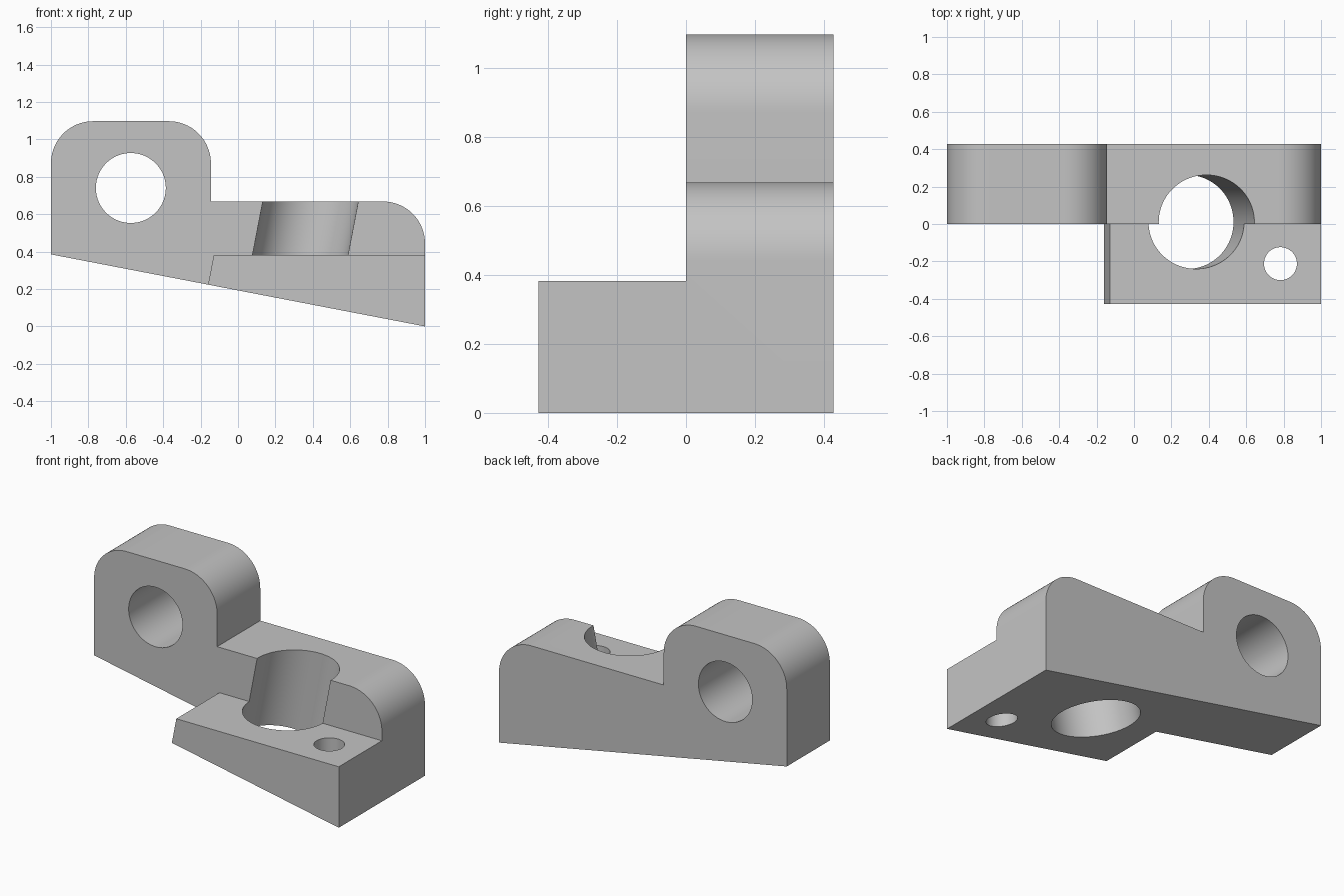
import bpy
import bmesh
from math import sin, cos, pi, atan
from mathutils import Matrix, Vector

cube = bpy.data.objects.get("Cube")
if cube:
    bpy.data.objects.remove(cube, do_unlink=True)

DEPTH = 0.428
RISE = 0.385                 # height of the sloping base at its left end
TILT = atan(RISE / 2)
ROUND = 0.225

grey = bpy.data.materials.new("plain grey")
grey.use_nodes = True
colour = (0.55, 0.55, 0.55, 1)
grey.diffuse_color = colour
grey.node_tree.nodes["Principled BSDF"].inputs["Base Color"].default_value = colour


def base_z(x):
    return RISE * (1 - x) / 2


def corner(cx, cz, start, steps=20):
    """Quarter round, running clockwise from the start angle."""
    return [(cx + ROUND * cos(start - pi / 2 * i / steps),
             cz + ROUND * sin(start - pi / 2 * i / steps)) for i in range(steps + 1)]


def make_object(name, bm):
    bmesh.ops.recalc_face_normals(bm, faces=bm.faces)
    mesh = bpy.data.meshes.new(name)
    bm.to_mesh(mesh)
    bm.free()
    mesh.materials.append(grey)
    obj = bpy.data.objects.new(name, mesh)
    bpy.context.collection.objects.link(obj)
    return obj


def extrude_profile(name, points, y0, y1):
    bm = bmesh.new()
    face = bm.faces.new([bm.verts.new((x, y0, z)) for x, z in points])
    result = bmesh.ops.extrude_face_region(bm, geom=[face])
    verts = [v for v in result["geom"] if isinstance(v, bmesh.types.BMVert)]
    bmesh.ops.translate(bm, verts=verts, vec=(0, y1 - y0, 0))
    return make_object(name, bm)


def cylinder(name, centre, radius, axis, length=2):
    bm = bmesh.new()
    turn = Vector((0, 0, 1)).rotation_difference(Vector(axis)).to_matrix().to_4x4()
    bmesh.ops.create_cone(bm, cap_ends=True, segments=96, radius1=radius,
                          radius2=radius, depth=length,
                          matrix=Matrix.Translation(centre) @ turn)
    obj = make_object(name, bm)
    obj.hide_render = True
    return obj


def combine(target, other, operation):
    mod = target.modifiers.new(operation, 'BOOLEAN')
    mod.operation = operation
    mod.solver = 'EXACT'
    mod.object = other
    bpy.context.view_layer.objects.active = target
    bpy.ops.object.modifier_apply(modifier=mod.name)
    bpy.data.objects.remove(other, do_unlink=True)


# Rear plate: raised lug on one side, lower rounded shoulder on the other
lug_top, lug_right, shoulder = 1.097, -0.145, 0.668
profile = [(-1, base_z(-1))]
profile += corner(-1 + ROUND, lug_top - ROUND, pi)
profile += corner(lug_right - ROUND, lug_top - ROUND, pi / 2)
profile += [(lug_right, shoulder)]
profile += corner(1 - ROUND, shoulder - ROUND, pi / 2)
profile += [(1, 0)]
bracket = extrude_profile("bracket", profile, 0, DEPTH)

# Front ledge with a side square to the sloping base
ledge = extrude_profile("ledge", [(-0.16, base_z(-0.16)), (-0.129, 0.383),
                                  (1, 0.383), (1, 0)], -DEPTH, 0)
combine(bracket, ledge, 'UNION')

# Pivot hole, large tilted bore and small upright hole
for hole in (
    cylinder("pivot_hole_cutter", (-0.573, 0.2, 0.74), 0.187, (0, 1, 0)),
    cylinder("bore_cutter", (0.333, 0.011, 0.383), 0.251, (sin(TILT), 0, cos(TILT))),
    cylinder("small_hole_cutter", (0.783, -0.212, 0.2), 0.088, (0, 0, 1)),
):
    combine(bracket, hole, 'DIFFERENCE')

# Smooth rounds with crisp edges
bpy.ops.object.select_all(action='DESELECT')
bracket.select_set(True)
bpy.context.view_layer.objects.active = bracket
bpy.ops.object.shade_smooth_by_angle(angle=pi / 6)
